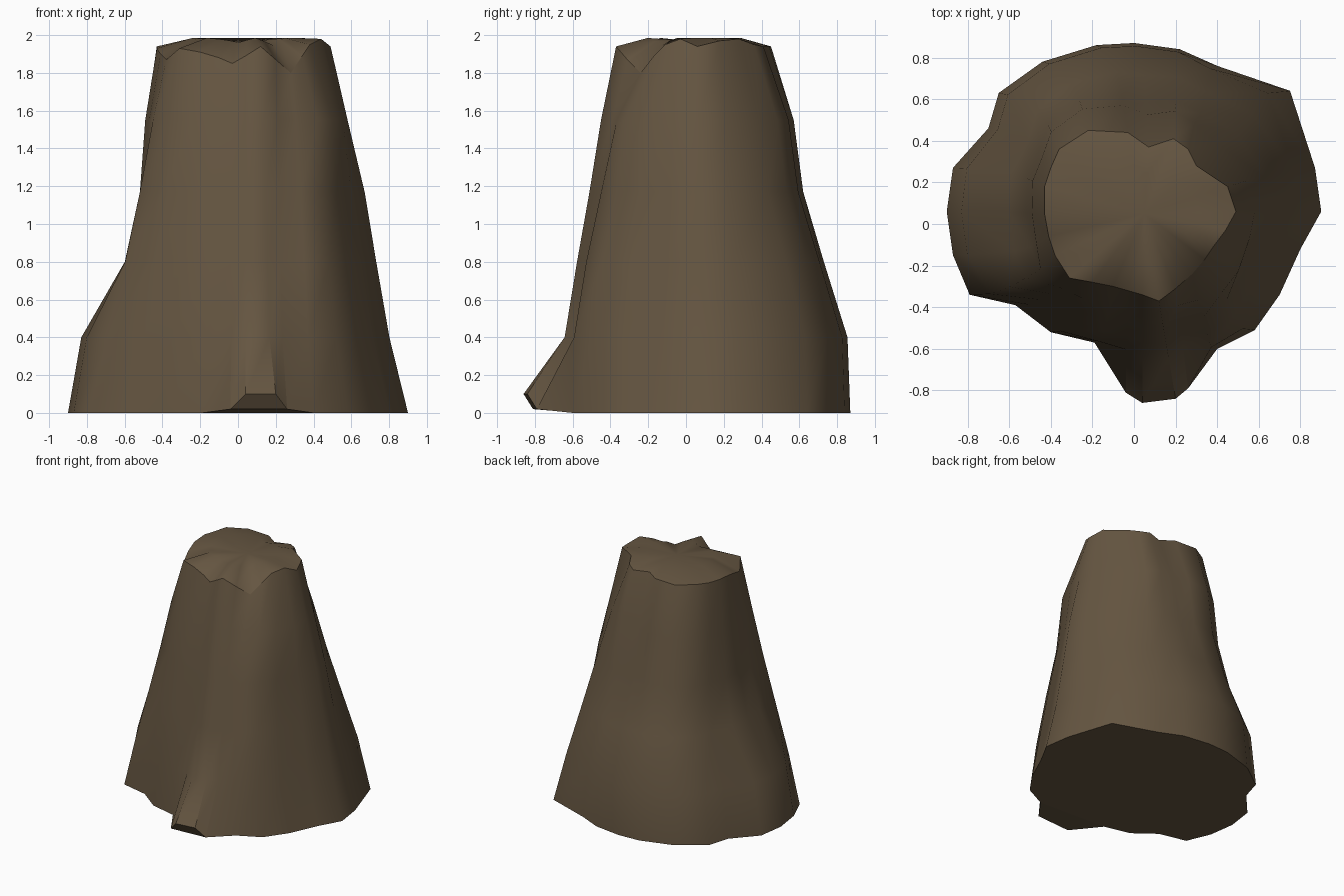
import bpy, bmesh, math

if "Cube" in bpy.data.objects:
    bpy.data.objects.remove(bpy.data.objects["Cube"])

bark = bpy.data.materials.new("bark brown")
bark.diffuse_color = (0.13, 0.092, 0.053, 1)
bark.use_nodes = True
bark.node_tree.nodes["Principled BSDF"].inputs["Base Color"].default_value = bark.diffuse_color

# Each column of the trunk: base x, y and top rim x, y, z
COLUMNS = [
    (.90, .06, .49, .06, 1.94), (.87, .27, .45, .18, 1.97), (.75, .64, .30, .28, 1.98),
    (.40, .76, .26, .36, 1.95), (.22, .84, .19, .41, 1.94), (0, .87, .07, .37, 1.94),
    (-.18, .86, -.03, .44, 1.94), (-.44, .78, -.22, .45, 1.94), (-.65, .63, -.36, .36, 1.95),
    (-.70, .46, -.40, .27, 1.94), (-.87, .27, -.43, .18, 1.94), (-.90, .06, -.43, .05, 1.93),
    (-.87, -.15, -.41, -.06, 1.90), (-.79, -.34, -.38, -.15, 1.87), (-.57, -.39, -.31, -.26, 1.93),
    (-.40, -.52, -.20, -.28, 1.91), (-.19, -.57, -.10, -.30, 1.88), (-.04, -.81, -.03, -.32, 1.85),
    (.04, -.86, .04, -.34, 1.89), (.20, -.84, .12, -.37, 1.94), (.26, -.79, .20, -.31, 1.87),
    (.40, -.60, .28, -.24, 1.80), (.58, -.51, .34, -.17, 1.89), (.70, -.34, .38, -.11, 1.95),
    (.80, -.12, .44, -.03, 1.98),
]
ROOT = {17: .02, 18: .10, 19: .10, 20: .02}       # root toe columns and lift
LEVELS = (.40, .80, 1.17, 1.55)
# How far each side has drawn in from base to rim at each level
RIGHT, LEFT = (.24, .41, .56, .78), (.15, .64, .81, .87)
FRONT_LEFT = (.24, .47, .66, .83)
BACK, FRONT = (.03, .31, .57, .69), (.02, .20, .42, .65)
TOE = (.42, .56, .70, .83)
BULGE = {22: .12, 23: .16, 24: .10}               # fuller front right shoulder


def trunk_point(i, k):
    bx, by, tx, ty, _ = COLUMNS[i]
    fx = (RIGHT if bx > 0 else FRONT_LEFT if by < -.2 else LEFT)[k]
    fy = (BACK if by > 0 else FRONT)[k]
    if i in ROOT:
        fx = fy = TOE[k]
    if k == 3:
        fx -= BULGE.get(i, 0)
        fy -= BULGE.get(i, 0)
    return bx + (tx - bx) * fx, by + (ty - by) * fy, LEVELS[k]


bm = bmesh.new()
n = len(COLUMNS)
# Trunk rings from ground to broken rim
rings = [[bm.verts.new((c[0], c[1], ROOT.get(i, 0))) for i, c in enumerate(COLUMNS)]]
for k in range(4):
    rings.append([bm.verts.new(trunk_point(i, k)) for i in range(n)])
rim = [bm.verts.new(c[2:]) for c in COLUMNS]
rings.append(rim)
# Raised middle of the broken top
cx, cy = .05, .05
rings.append([bm.verts.new((cx + (c[2] - cx) * .6, cy + (c[3] - cy) * .6,
                            1.985 - .3 * max(0, 1.93 - c[4]))) for c in COLUMNS])
for a, b in zip(rings, rings[1:]):
    for i in range(n):
        j = (i + 1) % n
        bm.faces.new((a[i], a[j], b[j], b[i]))
mid = bm.verts.new((cx, cy, 1.965))
for i in range(n):
    bm.faces.new((rings[-1][i], rings[-1][(i + 1) % n], mid))

# Undercut tip of the root, its sole, and the flat base
base = rings[0]
bm.faces.new([base[i] for i in (17, 18, 19, 20)])
bm.faces.new([base[i] for i in (16, 17, 20, 21)])
bm.faces.new([base[i] for i in range(n) if i not in ROOT])
bmesh.ops.recalc_face_normals(bm, faces=bm.faces)
# Smooth bark with crisp rim, ground edge and root edges
for f in bm.faces:
    f.smooth = True
sharp = [(base[i], base[(i + 1) % n]) for i in range(n)]
sharp += [(rim[i], rim[(i + 1) % n]) for i in range(n)]
sharp += [(base[16], base[21]), (base[17], base[20])]
sharp += [(base[i], rings[1][i]) for i in ROOT]
for a, b in sharp:
    edge = bm.edges.get((a, b))
    if edge:
        edge.smooth = False

mesh = bpy.data.meshes.new("tree_stump")
bm.to_mesh(mesh)
bm.free()
mesh.materials.append(bark)
stump = bpy.data.objects.new("tree_stump", mesh)
bpy.context.collection.objects.link(stump)
